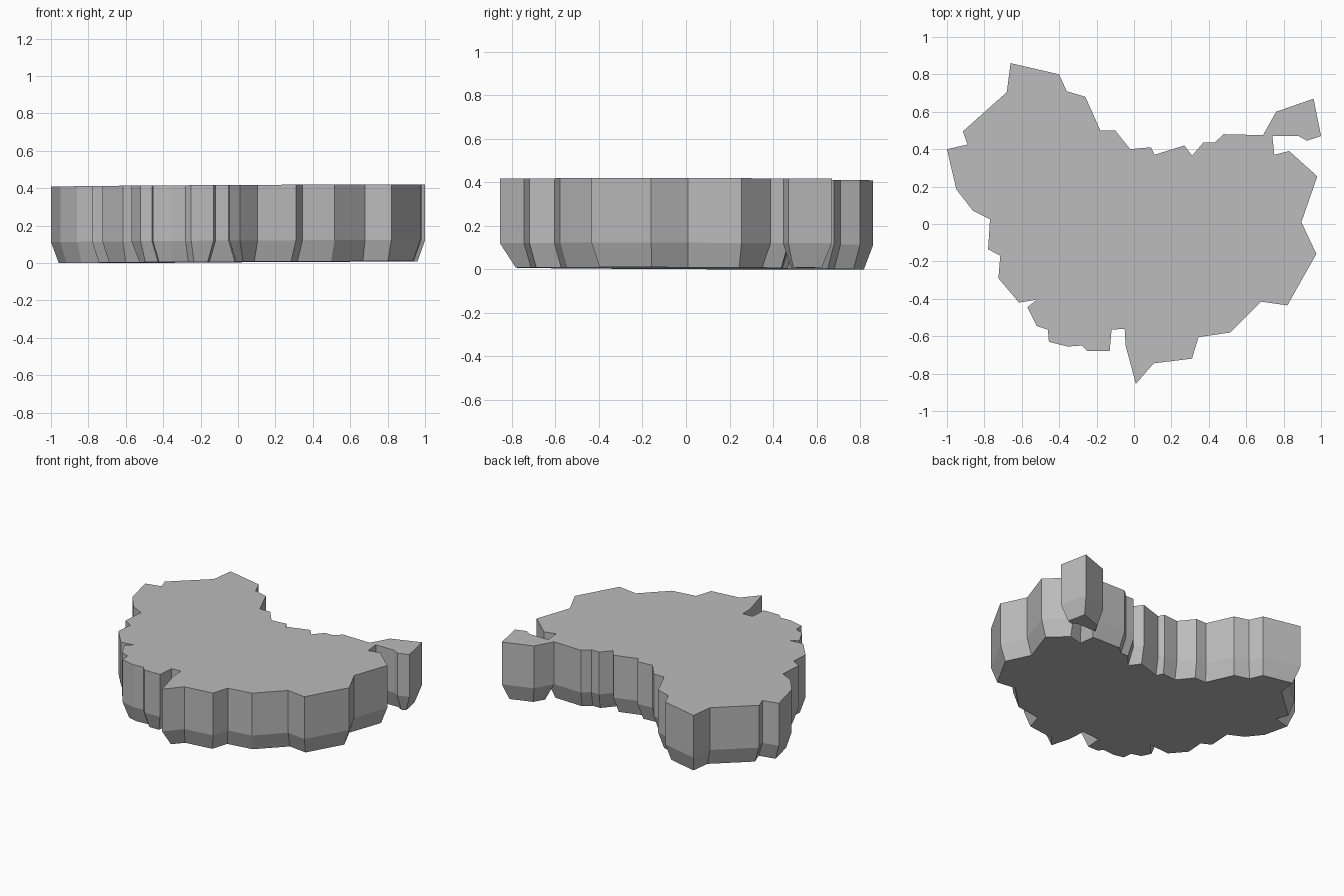
import bpy, bmesh
from mathutils import Vector

if "Cube" in bpy.data.objects:
    bpy.data.objects.remove(bpy.data.objects["Cube"])

HEIGHT, CHAMFER, INSET = 0.41, 0.113, 0.035

# Outline, clockwise seen from above; the two lobes share the narrow neck.
NECK_A, NECK_B = (0.69, 0.475), (0.74, 0.47)
LOBE = [(0.76, 0.60), (0.96, 0.67), (1.0, 0.47), (0.925, 0.445), (0.88, 0.47)]
BODY = [
    (0.75, 0.37), (0.83, 0.39), (0.98, 0.255), (0.895, 0.01), (0.975, -0.16),
    (0.82, -0.435), (0.68, -0.415), (0.515, -0.58), (0.345, -0.605), (0.31, -0.72),
    (0.105, -0.745), (0.01, -0.855), (-0.045, -0.65), (-0.05, -0.56), (-0.12, -0.565),
    (-0.13, -0.68), (-0.25, -0.68), (-0.28, -0.65), (-0.355, -0.655), (-0.455, -0.63),
    (-0.46, -0.565), (-0.52, -0.545), (-0.57, -0.445), (-0.52, -0.405), (-0.615, -0.42),
    (-0.725, -0.29), (-0.715, -0.17), (-0.78, -0.135), (-0.77, 0.025), (-0.86, 0.07),
    (-0.95, 0.185), (-1.0, 0.4), (-0.89, 0.425), (-0.915, 0.495), (-0.68, 0.705),
    (-0.66, 0.86), (-0.40, 0.80), (-0.36, 0.71), (-0.26, 0.68), (-0.18, 0.50),
    (-0.10, 0.50), (-0.02, 0.40), (0.09, 0.41), (0.11, 0.37), (0.27, 0.42),
    (0.31, 0.365), (0.37, 0.435), (0.43, 0.435), (0.48, 0.48)]


def inset_loop(points, distance):
    """Move every corner of a clockwise loop inwards along its mitre."""
    pts = [Vector(p) for p in points]
    result = []
    for i, p in enumerate(pts):
        before = (p - pts[i - 1]).normalized()
        after = (pts[(i + 1) % len(pts)] - p).normalized()
        n1, n2 = Vector((before.y, -before.x)), Vector((after.y, -after.x))
        mitre = (n1 + n2).normalized()
        result.append(p + mitre * distance / max(mitre.dot(n1), 0.42))
    return result


bm = bmesh.new()


def add_slab(points):
    """Flat top, upright walls, sloped lower rim and flat base; no wall at the neck."""
    rim = inset_loop(points, INSET)
    top = [bm.verts.new((x, y, HEIGHT)) for x, y in points]
    mid = [bm.verts.new((x, y, CHAMFER)) for x, y in points]
    low = [bm.verts.new((x, y, 0)) for x, y in rim]
    bm.faces.new(top[::-1])
    bm.faces.new(low)
    for i, p in enumerate(points):
        j = (i + 1) % len(points)
        if {p, points[j]} != {NECK_A, NECK_B}:
            bm.faces.new((top[i], top[j], mid[j], mid[i]))
        bm.faces.new((mid[i], mid[j], low[j], low[i]))


add_slab([NECK_A, NECK_B] + BODY)
add_slab([NECK_B, NECK_A] + LOBE)

# Join the lobes at the neck into one continuous top
bmesh.ops.remove_doubles(bm, verts=bm.verts[:], dist=0.0005)
seam = [e for e in bm.edges if len(e.link_faces) == 2
        and all(f.normal.z > 0.9 or f.calc_center_median().z > HEIGHT - 0.001
                for f in e.link_faces)]
bmesh.ops.dissolve_edges(bm, edges=seam, use_verts=False)
bmesh.ops.recalc_face_normals(bm, faces=bm.faces[:])

# The slab leans very slightly
for v in bm.verts:
    v.co.z += 0.005 + 0.005 * v.co.x - 0.003 * v.co.y

mesh = bpy.data.meshes.new("land_slab")
bm.to_mesh(mesh)
bm.free()
grey = bpy.data.materials.new("grey")
grey.diffuse_color = (0.5, 0.5, 0.5, 1)
grey.use_nodes = True
grey.node_tree.nodes["Principled BSDF"].inputs["Base Color"].default_value = grey.diffuse_color
mesh.materials.append(grey)
slab = bpy.data.objects.new("land_slab", mesh)
bpy.context.collection.objects.link(slab)
